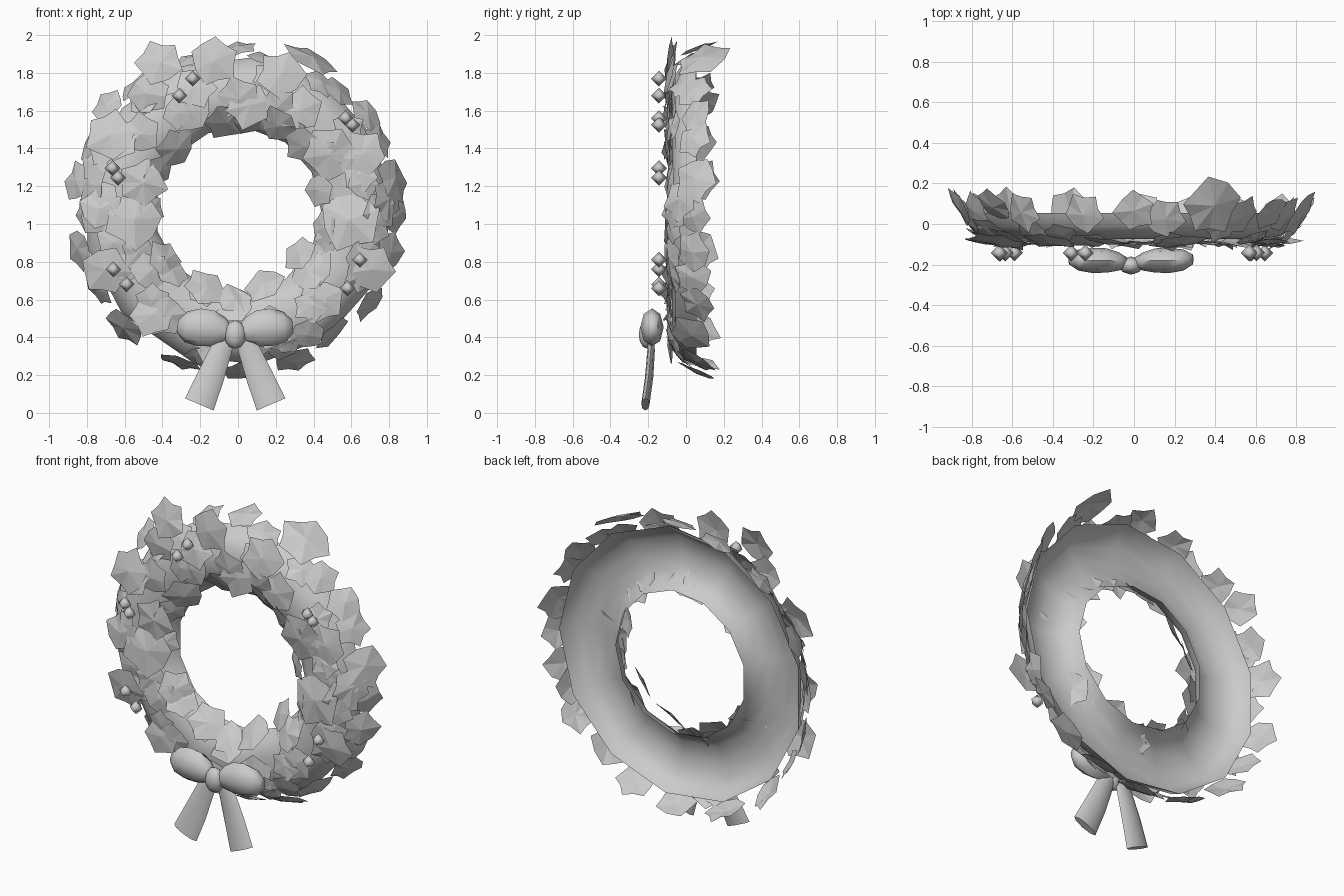
import bpy, bmesh, math, random
from mathutils import Vector, Matrix

if "Cube" in bpy.data.objects:
    bpy.data.objects.remove(bpy.data.objects["Cube"])

random.seed(7)
CZ = 1.07          # height of the ring centre
BX = -0.015        # bow centre line
SEG = 13           # ring segments


def make(name, bm, smooth=None):
    bmesh.ops.recalc_face_normals(bm, faces=bm.faces)
    me = bpy.data.meshes.new(name)
    bm.to_mesh(me)
    bm.free()
    ob = bpy.data.objects.new(name, me)
    bpy.context.collection.objects.link(ob)
    if smooth:
        for o in bpy.context.selected_objects:
            o.select_set(False)
        bpy.context.view_layer.objects.active = ob
        ob.select_set(True)
        bpy.ops.object.shade_smooth_by_angle(angle=math.radians(smooth))
    return ob


def bridge(bm, a, b, closed=True):
    n = len(a)
    for i in range(n if closed else n - 1):
        bm.faces.new((a[i], a[(i + 1) % n], b[(i + 1) % n], b[i]))


def loft(name, sections, sides=8):
    """Sections: (x, y, z, half width, half depth); width lies across the path in xz."""
    bm = bmesh.new()
    first, last = Vector(sections[0][:3]), Vector(sections[-1][:3])
    d = last - first
    across = Vector((-d.z, 0, d.x)).normalized()
    rings = []
    for x, y, z, w, t in sections:
        rings.append([bm.verts.new(Vector((x, y, z)) + across * w * math.cos(a)
                                   + Vector((0, t * math.sin(a), 0)))
                      for a in (2 * math.pi * i / sides for i in range(sides))])
    for a, b in zip(rings, rings[1:]):
        bridge(bm, a, b)
    bm.faces.new(rings[0])
    bm.faces.new(rings[-1])
    return make(name, bm, 60)


# ring: half-torus shell, open at the back
bm = bmesh.new()
rings = []
for i in range(SEG):
    a = 2 * math.pi * i / SEG
    ring = []
    for j in range(7):
        b = math.pi * j / 6
        r = 0.63 + 0.19 * math.cos(b)
        ring.append(bm.verts.new((r * math.cos(a), 0.055 - 0.13 * math.sin(b),
                                  CZ + r * math.sin(a))))
    rings.append(ring)
for i in range(SEG):
    bridge(bm, rings[i], rings[(i + 1) % SEG], closed=False)
make("wreath_ring", bm, 80)

# leaf outline: five lobes, (angle in degrees, radius)
LOBES = [(90, 1.0), (58, .76), (28, .98), (-8, .76), (-42, .92),
         (-90, .76), (-138, .92), (188, .76), (152, .98), (122, .76)]
leaves = bmesh.new()


def leaf(pos, tilt, size):
    """Tilt in degrees: 0 faces the front, positive leans outward from the ring."""
    radial = Vector((pos[0], 0, pos[2] - CZ)).normalized()
    t = math.radians(tilt)
    n = Vector((0, -math.cos(t), 0)) + radial * math.sin(t)
    n += Vector([random.uniform(-.13, .13) for _ in range(3)])
    m = (Matrix.Translation(pos) @ n.to_track_quat('Z', 'Y').to_matrix().to_4x4()
         @ Matrix.Rotation(random.uniform(0, 2 * math.pi), 4, 'Z'))
    h = size / 2
    c = leaves.verts.new(m @ Vector((0, 0, .12 * h)))
    rim = []
    for a, r in LOBES:
        a = math.radians(a)
        r *= h * random.uniform(.94, 1.08)
        rim.append(leaves.verts.new(m @ Vector((r * math.cos(a), r * math.sin(a),
                                                random.uniform(-.05, .05) * h))))
    for i in range(len(rim)):
        leaves.faces.new((c, rim[i], rim[(i + 1) % len(rim)]))


# large leaves facing front (x, z, size)
for x, z, s in [(-.41, 1.85, .27), (-.13, 1.86, .28), (.23, 1.79, .28), (.06, 1.63, .27),
                (-.67, 1.47, .29), (-.48, 1.69, .25), (.49, 1.37, .32), (.33, 1.60, .26),
                (.66, 1.37, .26), (.59, 1.02, .36), (.70, .76, .28), (-.70, .76, .28),
                (-.55, 1.02, .34), (-.50, 1.22, .28), (-.45, .52, .26), (-.12, .36, .25),
                (.17, .45, .26), (.45, .60, .26), (-.25, 1.60, .25), (-.73, 1.08, .25)]:
    rho = math.hypot(x, z - CZ)
    leaf((x, -.085, z), 60 * (rho - .65), s)

# outer leaves leaning back (x, z, size, tilt)
for x, z, s, t in [(.39, 1.87, .33, 78), (.0, 1.93, .22, 75), (-.69, 1.62, .22, 45),
                   (.68, 1.58, .22, 45), (.82, 1.24, .27, 52), (.83, 1.04, .22, 60),
                   (.80, .85, .24, 55), (.50, .42, .26, 70), (.30, .28, .24, 65),
                   (.02, .22, .24, 58), (-.31, .27, .25, 68), (-.60, .46, .26, 62),
                   (-.85, 1.23, .24, 62), (-.84, .87, .24, 62), (-.80, 1.05, .20, 50),
                   (.70, .58, .22, 60), (.53, 1.70, .22, 62), (.74, 1.45, .22, 66),
                   (-.55, 1.72, .22, 66), (-.78, 1.42, .22, 66), (-.25, 1.87, .22, 70),
                   (-.74, .66, .22, 66), (.75, .72, .22, 66), (.15, 1.87, .22, 68)]:
    rho = math.hypot(x, z - CZ)
    leaf((x, .015 + .9 * (rho - .80), z), t, s)

# inner leaves leaning into the hole (x, z, size)
for x, z, s in [(-.33, 1.40, .25), (.33, .84, .22), (.42, .76, .24), (.14, .68, .25),
                (-.17, .66, .24), (-.39, .81, .23), (-.02, .60, .22), (.43, 1.18, .20),
                (.30, 1.48, .20), (-.46, 1.08, .18), (-.42, 1.28, .2), (.46, .98, .2)]:
    leaf((x, -.045, z), -42, s)

# smaller filler leaves spread evenly round the ring
for i in range(48):
    a = 2 * math.pi * (i * .618 % 1)
    p = math.radians(random.uniform(-60, 70))
    r = .63 + .185 * math.sin(p)
    leaf((r * math.cos(a), .035 - .125 * math.cos(p), CZ + r * math.sin(a)),
         math.degrees(p) * .75, random.uniform(.17, .25))
make("leaves", leaves)

# berries: small octahedra in pairs
bm = bmesh.new()
for x, z in [(-.24, 1.77), (-.31, 1.68), (.57, 1.56), (.605, 1.525), (-.665, 1.295),
             (-.635, 1.245), (-.66, .76), (-.59, .68), (.645, .81), (.58, .66)]:
    bmesh.ops.create_uvsphere(bm, u_segments=4, v_segments=2, radius=.042,
                              matrix=Matrix.Translation((x, -.143, z)))
make("berries", bm, 120)

# bow: two loops, two tails and a knot
for side, sx in (("left", -1), ("right", 1)):
    loop = [(.02, -.19, .43, .03, .025), (.06, -.185, .438, .07, .045),
            (.12, -.18, .447, .095, .06), (.19, -.18, .453, .1, .062),
            (.26, -.178, .456, .082, .052), (.305, -.175, .458, .035, .025)]
    loft(side + "_bow_loop", [(BX + sx * s[0], *s[1:]) for s in loop])
    tail = [(.03, -.185, .42, .035, .015), (.075, -.185, .33, .058, .02),
            (.13, -.195, .19, .072, .022), (.19, -.215, .045, .082, .022)]
    loft(side + "_bow_tail", [(BX + sx * s[0], *s[1:]) for s in tail])

bm = bmesh.new()
bmesh.ops.create_uvsphere(bm, u_segments=8, v_segments=6, radius=1,
                          matrix=Matrix.Translation((BX, -.205, .415))
                          @ Matrix.Diagonal((.06, .045, .075, 1)))
make("bow_knot", bm, 60)
